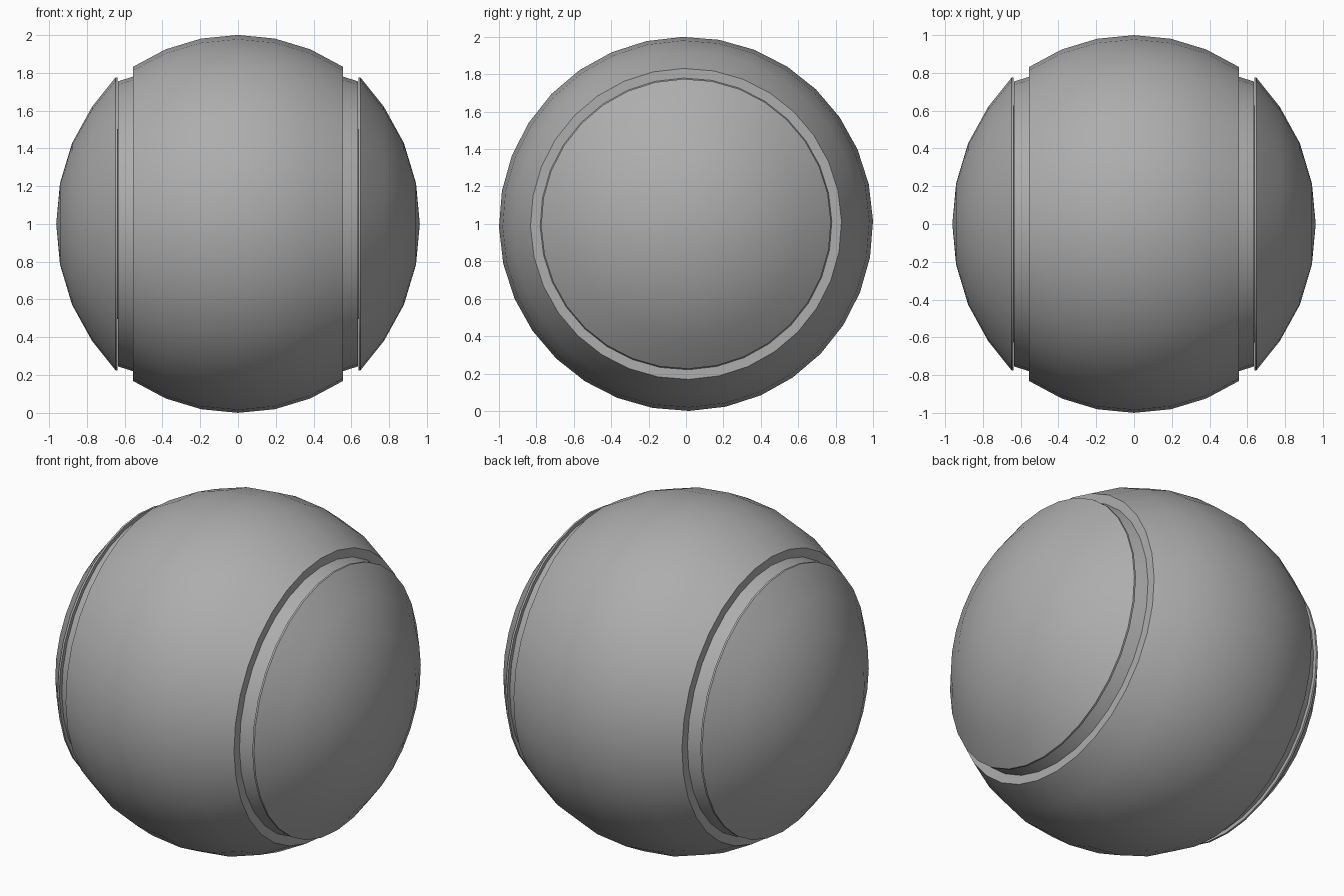
import bpy, bmesh
from math import sin, cos, pi, radians

if "Cube" in bpy.data.objects:
    bpy.data.objects.remove(bpy.data.objects["Cube"])

SEGMENTS = 32
TWIST = radians(1)  # slight roll of the facets about the x axis

# Dark grey finish shared by all parts
grey = bpy.data.materials.new("dark_grey")
grey.diffuse_color = (0.42, 0.42, 0.42, 1)
grey.use_nodes = True
grey.node_tree.nodes["Principled BSDF"].inputs["Base Color"].default_value = grey.diffuse_color


def lathe(name, profile, mirrored=False):
    """Revolve (x, radius) points about the x axis; radius 0 gives a pole."""
    bm = bmesh.new()
    rings = []
    for x, r in profile:
        if r == 0:
            rings.append([bm.verts.new((x, 0, 0))] * SEGMENTS)
        else:
            angles = [TWIST + 2 * pi * i / SEGMENTS for i in range(SEGMENTS)]
            rings.append([bm.verts.new((x, r * cos(a), r * sin(a))) for a in angles])
    for a, b in zip(rings, rings[1:]):
        for i in range(SEGMENTS):
            j = (i + 1) % SEGMENTS
            bm.faces.new(dict.fromkeys((a[i], a[j], b[j], b[i])))
    bmesh.ops.recalc_face_normals(bm, faces=bm.faces)
    mesh = bpy.data.meshes.new(name)
    bm.to_mesh(mesh)
    bm.free()
    mesh.materials.append(grey)
    obj = bpy.data.objects.new(name, mesh)
    bpy.context.collection.objects.link(obj)
    obj.location.z = 1
    if mirrored:
        obj.modifiers.new("Mirror", "MIRROR").use_axis[0] = True
    bpy.ops.object.select_all(action="DESELECT")
    obj.select_set(True)
    bpy.context.view_layer.objects.active = obj
    bpy.ops.object.shade_smooth_by_angle(angle=radians(28))
    return obj


# Central ball with flat cut sides
step = pi / 16
ball = [(sin(i * step), cos(i * step)) for i in range(-3, 4)]
edge = ball[-1][0]
lathe("ball_body", [(-edge, 0)] + ball + [(edge, 0)])

# Recessed neck inside the groove on each side
lathe("side_neck", [(0.5, 0), (0.5, 0.797), (0.555, 0.78), (0.635, 0.754), (0.635, 0)], True)

# Domed cap with a thin rim on each side
lathe("side_cap", [(0.635, 0), (0.637, 0.775), (0.648, 0.775), (0.772, 0.62),
                   (0.878, 0.428), (0.942, 0.215), (0.962, 0)], True)
